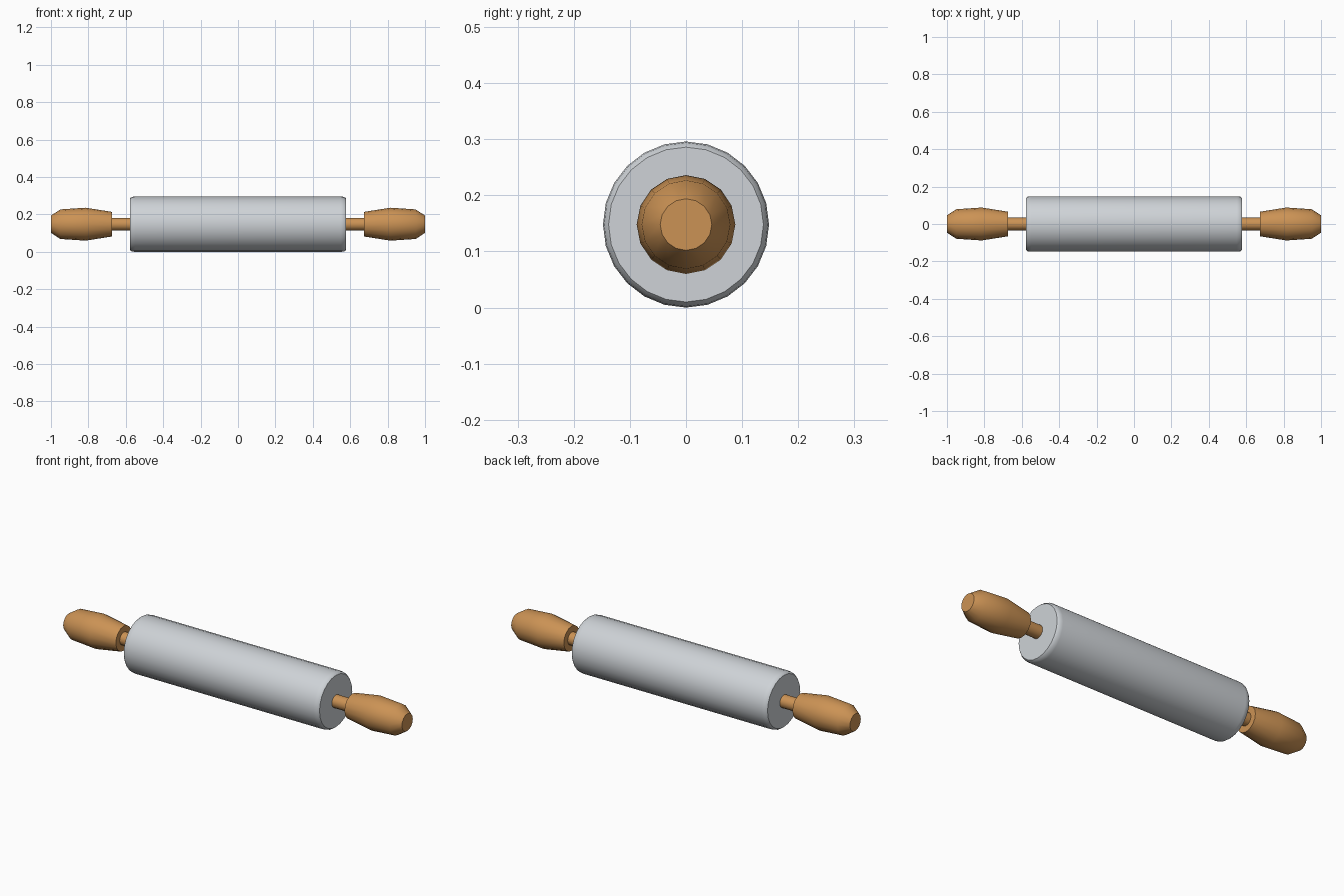
import bpy, bmesh, math

if "Cube" in bpy.data.objects:
    bpy.data.objects.remove(bpy.data.objects["Cube"])

R = 0.148  # roller radius, also the axis height


def material(name, color):
    m = bpy.data.materials.new(name)
    m.diffuse_color = (*color, 1)
    m.use_nodes = True
    m.node_tree.nodes["Principled BSDF"].inputs["Base Color"].default_value = m.diffuse_color
    return m


def lathe_x(name, profile, sides, mat, angle=35):
    """Revolve (x, radius) points about the long axis and cap both ends."""
    bm = bmesh.new()
    rings = []
    for x, r in profile:
        rings.append([bm.verts.new((x, r * math.sin(a), R + r * math.cos(a)))
                      for a in (2 * math.pi * i / sides for i in range(sides))])
    for a, b in zip(rings, rings[1:]):
        for i in range(sides):
            j = (i + 1) % sides
            bm.faces.new((a[i], a[j], b[j], b[i]))
    bm.faces.new(rings[0])
    bm.faces.new(rings[-1])
    bmesh.ops.recalc_face_normals(bm, faces=bm.faces)
    me = bpy.data.meshes.new(name)
    bm.to_mesh(me)
    bm.free()
    me.materials.append(mat)
    ob = bpy.data.objects.new(name, me)
    bpy.context.collection.objects.link(ob)
    bpy.ops.object.select_all(action='DESELECT')
    ob.select_set(True)
    bpy.context.view_layer.objects.active = ob
    bpy.ops.object.shade_smooth_by_angle(angle=math.radians(angle))
    return ob


steel = material("pale_grey", (0.62, 0.65, 0.68))
wood = material("warm_wood", (0.60, 0.29, 0.09))

# Roller barrel with softened rims
half = [(0.55, R), (0.568, 0.146), (0.578, 0.138)]
lathe_x("roller", [(-x, r) for x, r in reversed(half)] + half, 24, steel)

# Axle and turned handle on each end
for side, s in (("left", -1), ("right", 1)):
    lathe_x(side + "_axle", [(s * 0.56, 0.034), (s * 0.70, 0.034)], 16, wood)
    lathe_x(side + "_handle",
            [(s * 0.675, 0.066), (s * 0.815, 0.088),
             (s * 0.95, 0.079), (s * 1.0, 0.046)], 16, wood)
